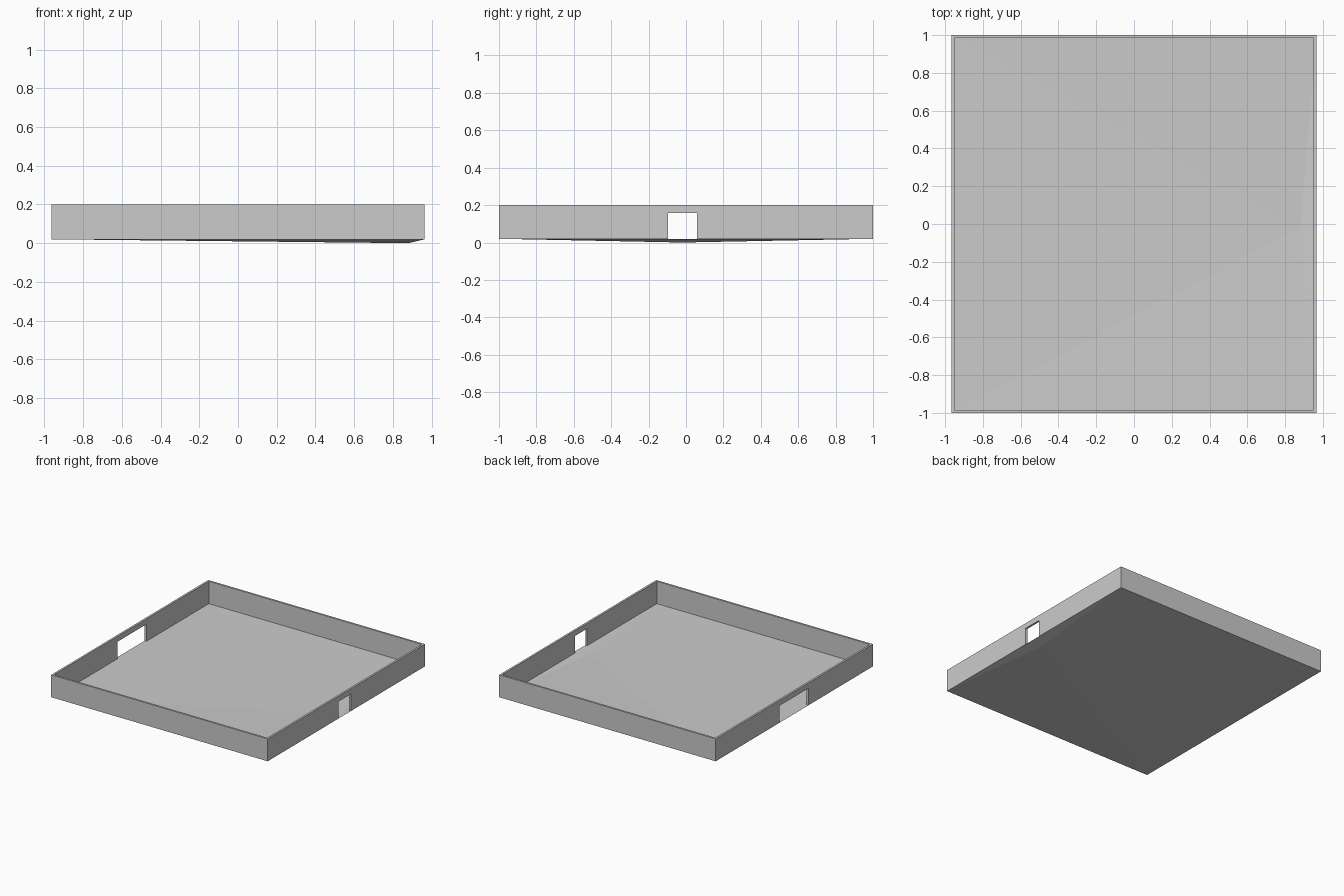
import bpy, bmesh

if "Cube" in bpy.data.objects:
    bpy.data.objects.remove(bpy.data.objects["Cube"])

HX, HY = 0.965, 1.0        # outer half sizes
T = 0.016                  # wall thickness
Z0, Z1 = 0.02, 0.2         # wall bottom and top
DOOR_TOP = 0.157


def make_object(name, bm):
    bmesh.ops.recalc_face_normals(bm, faces=bm.faces)
    mesh = bpy.data.meshes.new(name)
    bm.to_mesh(mesh)
    bm.free()
    obj = bpy.data.objects.new(name, mesh)
    bpy.context.collection.objects.link(obj)
    return obj


def rect(bm, hx, hy, z):
    return [bm.verts.new((sx * hx, sy * hy, z))
            for sx, sy in ((-1, -1), (1, -1), (1, 1), (-1, 1))]


# Perimeter walls: rectangular ring
bm = bmesh.new()
loops = [rect(bm, HX, HY, Z0), rect(bm, HX, HY, Z1),
         rect(bm, HX - T, HY - T, Z1), rect(bm, HX - T, HY - T, Z0)]
for k in range(4):
    a, b = loops[k], loops[(k + 1) % 4]
    for i in range(4):
        j = (i + 1) % 4
        bm.faces.new((a[i], a[j], b[j], b[i]))
walls = make_object("perimeter_walls", bm)


# Openings: narrow one on the right, wide one on the left
def cut_opening(name, x, y0, y1):
    bottom = Z0 - 0.05
    bpy.ops.mesh.primitive_cube_add(
        size=1, location=(x, (y0 + y1) / 2, (DOOR_TOP + bottom) / 2))
    cutter = bpy.context.object
    cutter.name = name
    cutter.scale = (0.1, y1 - y0, DOOR_TOP - bottom)
    cutter.hide_render = True
    mod = walls.modifiers.new(name, 'BOOLEAN')
    mod.operation = 'DIFFERENCE'
    mod.solver = 'EXACT'
    mod.object = cutter
    bpy.context.view_layer.objects.active = walls
    bpy.ops.object.modifier_apply(modifier=name)
    bpy.data.objects.remove(cutter)


cut_opening("right_opening", HX, -0.097, 0.058)
cut_opening("left_opening", -HX, -0.18, 0.19)

# Floor sheet falling gently to a low point near the narrow opening
bm = bmesh.new()
rim = rect(bm, HX, HY, Z0)
low = bm.verts.new((0.88, -0.02, 0.0))
for i in range(4):
    bm.faces.new((rim[i], rim[(i + 1) % 4], low))
floor = make_object("sloped_floor", bm)
if floor.data.polygons[0].normal.z < 0:
    floor.data.flip_normals()
